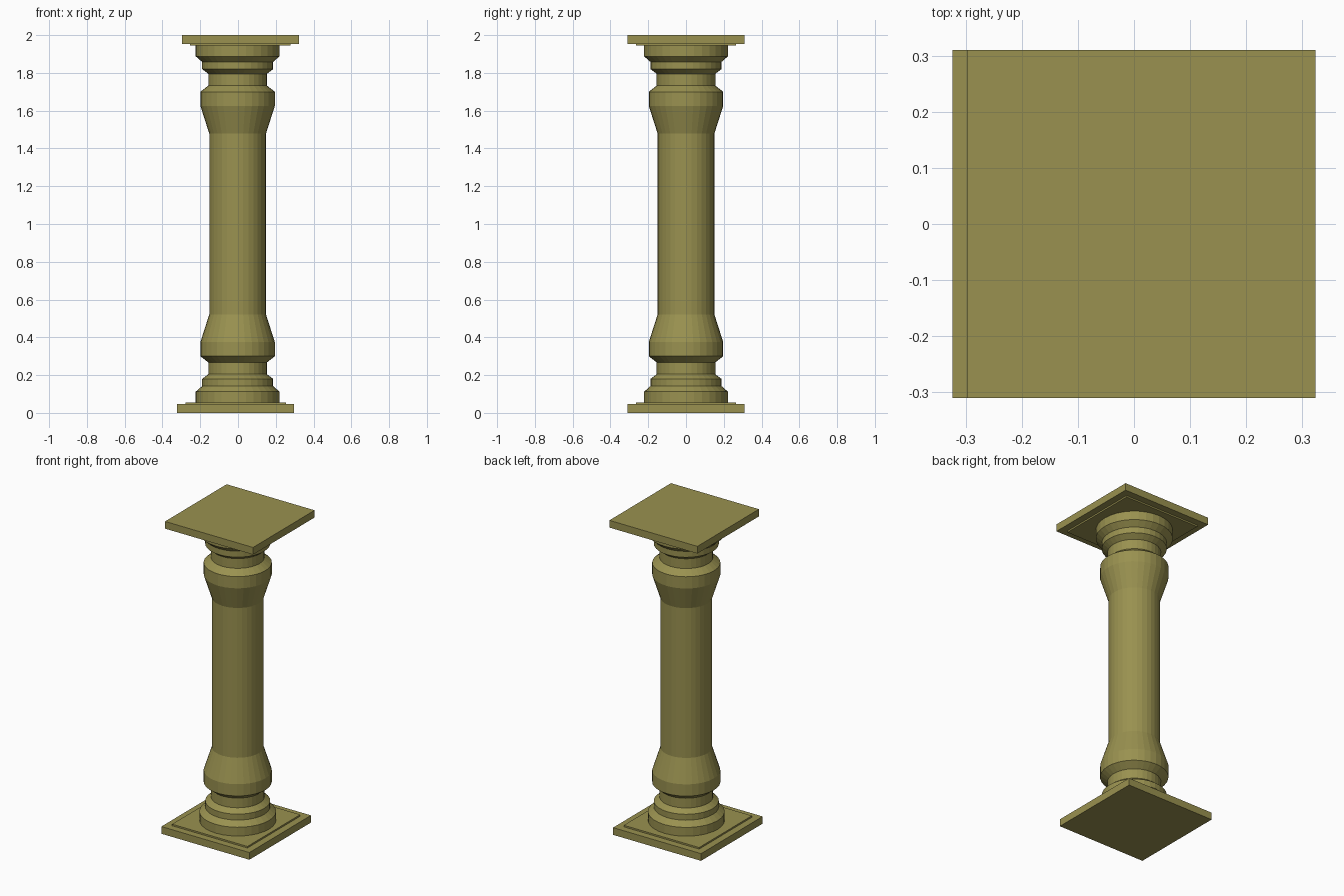
import bpy
import bmesh
from math import cos, sin, tau

SIDES = 32
AXIS_X = -0.002

cube = bpy.data.objects.get("Cube")
if cube:
    bpy.data.objects.remove(cube)

# Single olive stone colour
stone = bpy.data.materials.new("olive_stone")
stone.use_nodes = True
colour = (0.32, 0.285, 0.08, 1.0)
stone.diffuse_color = colour
stone.node_tree.nodes["Principled BSDF"].inputs["Base Color"].default_value = colour


def finish(name, bm):
    bmesh.ops.recalc_face_normals(bm, faces=bm.faces)
    mesh = bpy.data.meshes.new(name)
    bm.to_mesh(mesh)
    bm.free()
    mesh.materials.append(stone)
    obj = bpy.data.objects.new(name, mesh)
    bpy.context.collection.objects.link(obj)
    return obj


def lathe(name, profile):
    """Closed faceted solid turned from (radius, height) points."""
    bm = bmesh.new()
    rings = [[bm.verts.new((AXIS_X + r * cos(tau * i / SIDES),
                            r * sin(tau * i / SIDES), z))
              for i in range(SIDES)] for r, z in profile]
    for low, high in zip(rings, rings[1:]):
        for i in range(SIDES):
            j = (i + 1) % SIDES
            bm.faces.new((low[i], low[j], high[j], high[i]))
    bm.faces.new(rings[0])
    bm.faces.new(rings[-1])
    return finish(name, bm)


def slab(name, x, width, z0, z1):
    """Square plate between two heights."""
    bm = bmesh.new()
    bmesh.ops.create_cube(bm, size=1)
    for v in bm.verts:
        v.co = (x + v.co.x * width, v.co.y * width, z0 if v.co.z < 0 else z1)
    return finish(name, bm)


def flip(profile):
    return [(r, 2 - z) for r, z in reversed(profile)]


# Stepped ring mouldings and swelling collar, given for the lower end
moulding = [(0.222, 0.05), (0.222, 0.112), (0.188, 0.142),
            (0.188, 0.18), (0.155, 0.205)]
neck = [(0.155, 0.20), (0.155, 0.275)]
collar = [(0.155, 0.267), (0.197, 0.30), (0.197, 0.375), (0.15, 0.522)]

# Each end is the other turned upside down, with slabs shifted sideways
for end, side in (("base", -1), ("capital", 1)):
    for part, profile in (("moulding", moulding), ("neck", neck),
                          ("collar", collar)):
        lathe(f"{end}_{part}", profile if side < 0 else flip(profile))
    for part, width, z0, z1 in (("slab", 0.621, 0, 0.046),
                                ("inner_plate", 0.532, 0.04, 0.056)):
        if side > 0:
            z0, z1 = 2 - z1, 2 - z0
        slab(f"{end}_{part}", 0.013 * side, width, z0, z1)

# Main shaft
lathe("shaft", [(0.15, 0.522), (0.15, 1.478)])
